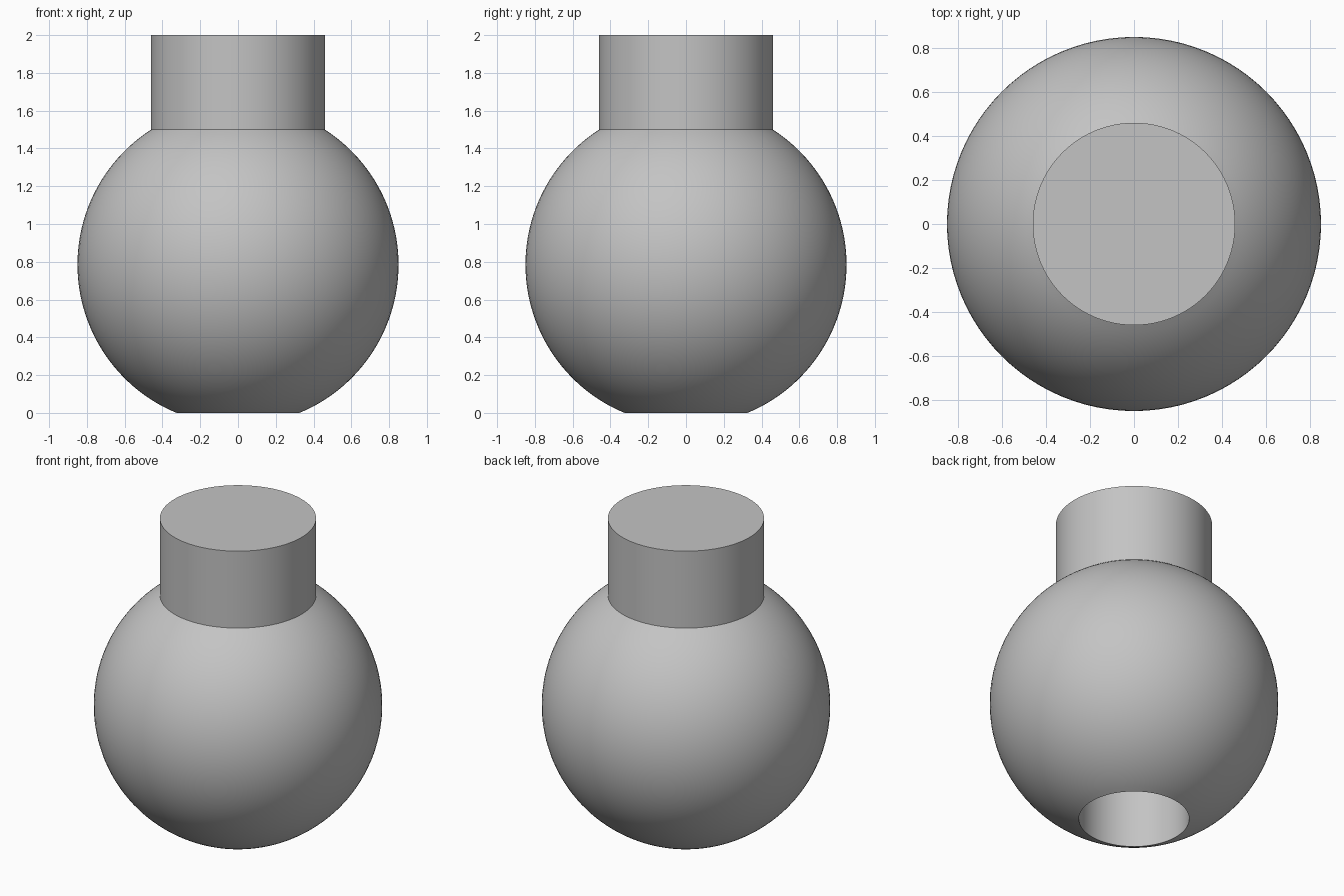
import bpy
import bmesh
import math

cube = bpy.data.objects.get("Cube")
if cube:
    bpy.data.objects.remove(cube, do_unlink=True)

RADIUS, CENTRE = 0.85, 0.785
NECK_RADIUS, TOP = 0.46, 2.0
BORE_RADIUS, BORE_TOP = 0.325, 1.0
SEGMENTS, RINGS = 96, 48

# Plain grey material
grey = bpy.data.materials.new("plain grey")
grey.use_nodes = True
colour = (0.55, 0.55, 0.55, 1.0)
grey.diffuse_color = colour
grey.node_tree.nodes["Principled BSDF"].inputs["Base Color"].default_value = colour


def lathe(name, profile):
    """Spin a profile of (radius, height) points around the z axis."""
    bm = bmesh.new()
    verts = [bm.verts.new((r, 0, z)) for r, z in profile]
    edges = [bm.edges.new(pair) for pair in zip(verts, verts[1:])]
    bmesh.ops.spin(bm, geom=verts + edges, cent=(0, 0, 0), axis=(0, 0, 1),
                   angle=math.tau, steps=SEGMENTS)
    bmesh.ops.remove_doubles(bm, verts=bm.verts, dist=0.0001)
    bmesh.ops.recalc_face_normals(bm, faces=bm.faces)
    mesh = bpy.data.meshes.new(name)
    bm.to_mesh(mesh)
    bm.free()
    mesh.materials.append(grey)
    obj = bpy.data.objects.new(name, mesh)
    bpy.context.collection.objects.link(obj)
    bpy.ops.object.select_all(action='DESELECT')
    obj.select_set(True)
    bpy.context.view_layer.objects.active = obj
    bpy.ops.object.shade_smooth_by_angle(angle=math.radians(25))
    return obj


# Blind bore, ball and neck form one closed profile
start = -math.acos(BORE_RADIUS / RADIUS)
end = math.acos(NECK_RADIUS / RADIUS)
angles = [start + (end - start) * i / RINGS for i in range(RINGS + 1)]
ball = [(RADIUS * math.cos(a), CENTRE + RADIUS * math.sin(a)) for a in angles]
ball[0] = (BORE_RADIUS, 0)
bore = [(0, BORE_TOP), (BORE_RADIUS, BORE_TOP)]
neck = [(NECK_RADIUS, TOP), (0, TOP)]
lathe("ball_knob_with_neck", bore + ball + neck)
